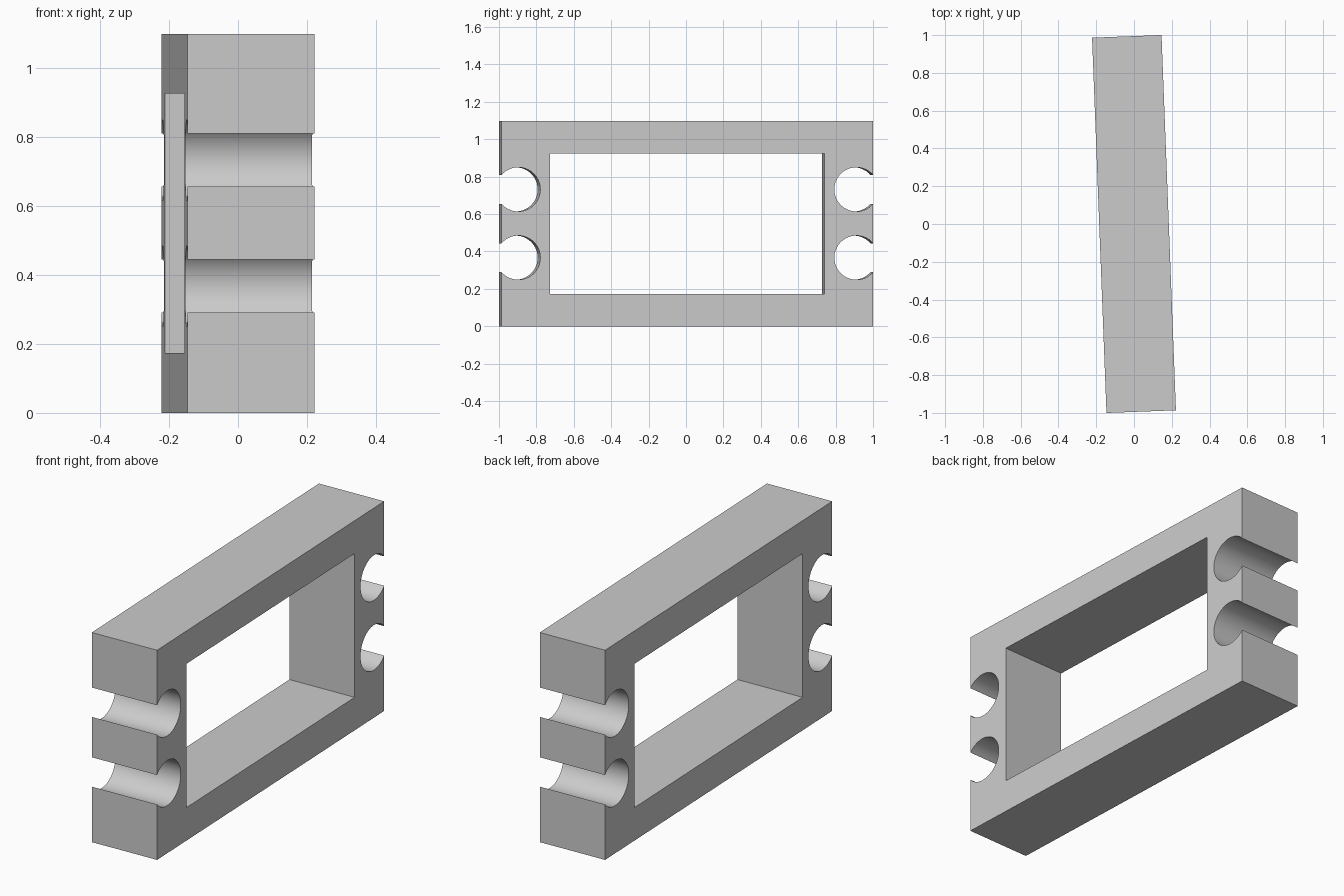
import bpy, bmesh, math

cube = bpy.data.objects.get("Cube")
if cube:
    bpy.data.objects.remove(cube, do_unlink=True)

HALF_LENGTH, HEIGHT, THICKNESS = 0.994, 1.097, 0.368
WINDOW_HALF, WINDOW_LOW, WINDOW_HIGH = 0.735, 0.173, 0.925
NOTCH_RADIUS, NOTCH_MOUTH, NOTCH_HEIGHTS = 0.118, 0.077, (0.367, 0.732)
SEGMENTS = 40


def notch(center_z):
    """Points of a round groove that opens through the end face."""
    start = math.asin(NOTCH_MOUTH / NOTCH_RADIUS)
    center_y = HALF_LENGTH - NOTCH_RADIUS * math.cos(start)
    sweep = 2 * math.pi - 2 * start
    points = []
    for i in range(SEGMENTS + 1):
        a = -start - sweep * i / SEGMENTS
        y = center_y + NOTCH_RADIUS * math.cos(a)
        z = center_z + NOTCH_RADIUS * math.sin(a)
        points.append((y, z))
    return points


# C-shaped half profile, from the middle of the bottom rail round to the window
profile = [(0, 0), (HALF_LENGTH, 0)]
for z in NOTCH_HEIGHTS:
    profile += notch(z)
profile += [(HALF_LENGTH, HEIGHT), (0, HEIGHT), (0, WINDOW_HIGH),
            (WINDOW_HALF, WINDOW_HIGH), (WINDOW_HALF, WINDOW_LOW), (0, WINDOW_LOW)]

# Both halves, joined at the middle
bm = bmesh.new()
for side in (1, -1):
    bm.faces.new([bm.verts.new((0, side * y, z)) for y, z in profile[::side]])
bmesh.ops.remove_doubles(bm, verts=bm.verts, dist=0.0001)
bmesh.ops.recalc_face_normals(bm, faces=bm.faces)
mesh = bpy.data.meshes.new("notched_frame")
bm.to_mesh(mesh)
bm.free()

frame = bpy.data.objects.new("notched_frame", mesh)
bpy.context.collection.objects.link(frame)
bpy.ops.object.select_all(action="DESELECT")
frame.select_set(True)
bpy.context.view_layer.objects.active = frame

# Thickness
solid = frame.modifiers.new("thickness", "SOLIDIFY")
solid.thickness = THICKNESS
solid.offset = 0
bpy.ops.object.modifier_apply(modifier=solid.name)
bpy.ops.object.shade_smooth_by_angle(angle=math.radians(30))

# The frame stands slightly turned
frame.rotation_euler.z = math.radians(2.2)

# Plain grey
grey = bpy.data.materials.new("light_grey")
grey.use_nodes = True
color = (0.6, 0.6, 0.6, 1)
grey.diffuse_color = color
grey.node_tree.nodes["Principled BSDF"].inputs["Base Color"].default_value = color
frame.data.materials.append(grey)
